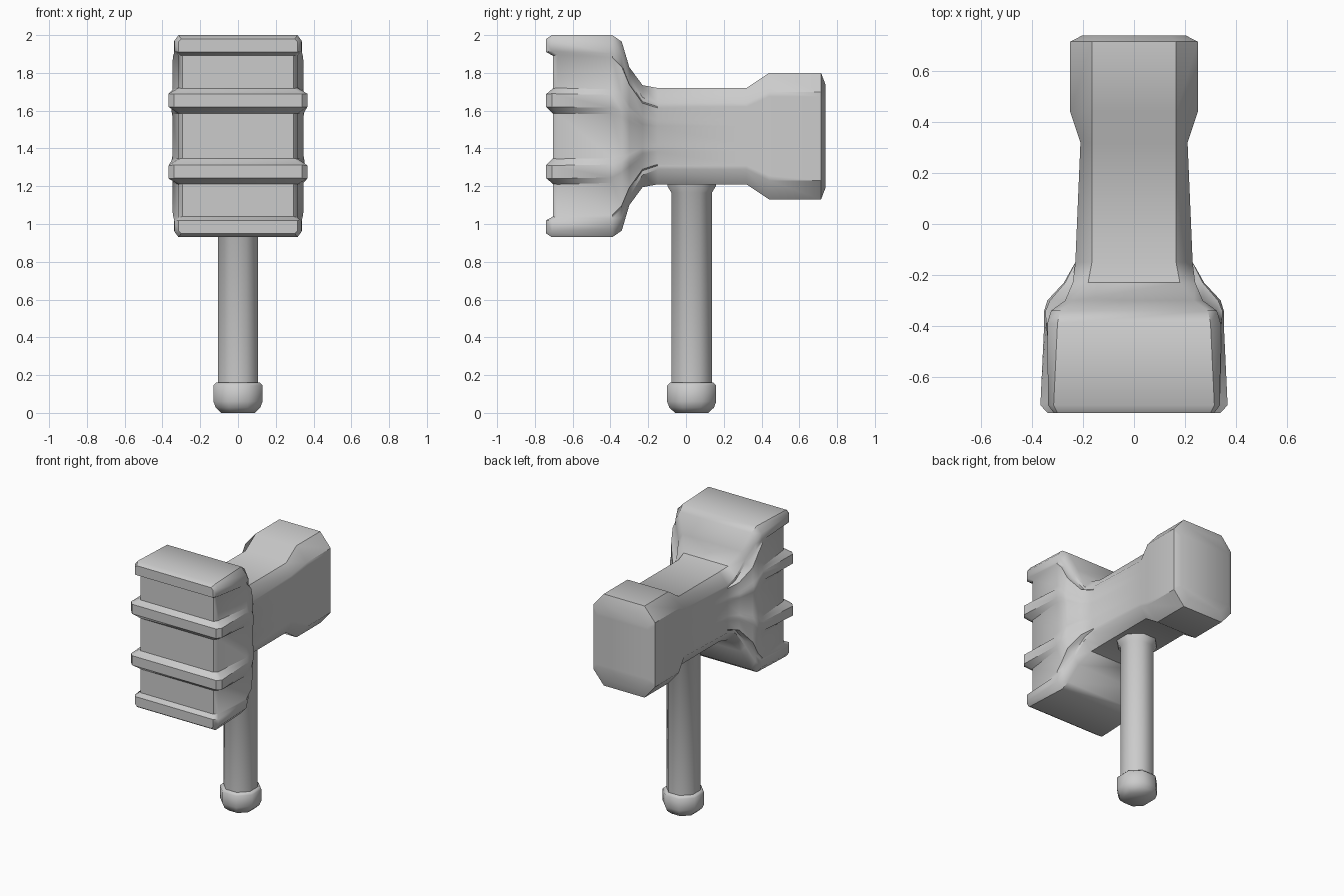
import bpy, bmesh, math

cube = bpy.data.objects.get("Cube")
if cube:
    bpy.data.objects.remove(cube)

grey = bpy.data.materials.new("plain grey")
grey.use_nodes = True
colour = (0.6, 0.6, 0.6, 1)
grey.diffuse_color = colour
grey.node_tree.nodes["Principled BSDF"].inputs["Base Color"].default_value = colour


def finish(bm, name, angle):
    bmesh.ops.recalc_face_normals(bm, faces=bm.faces)
    mesh = bpy.data.meshes.new(name)
    bm.to_mesh(mesh)
    bm.free()
    mesh.materials.append(grey)
    ob = bpy.data.objects.new(name, mesh)
    bpy.context.collection.objects.link(ob)
    bpy.ops.object.select_all(action='DESELECT')
    ob.select_set(True)
    bpy.context.view_layer.objects.active = ob
    bpy.ops.object.shade_smooth_by_angle(angle=math.radians(angle))
    return ob


# Hammer head: cross-sections lofted from the ridged striking face to the rear block
CENTRE = 1.465
# side points from shoulder to middle: (height, kind)
SIDE = [(0.505, "end"), (0.45, "end"), (0.43, "groove"), (0.255, "groove"),
        (0.225, "ridge"), (0.155, "ridge"), (0.12, "groove")]

# y, half height, flat half width, shoulder height, side x at the end / ridge / groove, groove setback
SECTIONS = [
    (-0.74, 0.515, 0.30, 0.50, 0.315, 0.34, 0.295, 0.035),
    (-0.71, 0.535, 0.315, 0.505, 0.337, 0.367, 0.315, 0.03),
    (-0.39, 0.535, 0.30, 0.49, 0.34, 0.352, 0.345, 0),
    (-0.34, 0.50, 0.29, 0.43, 0.325, 0.352, 0.347, 0),
    (-0.30, 0.365, 0.235, 0.32, 0.27, 0.34, 0.33, 0),
    (-0.23, 0.27, 0.18, 0.205, 0.24, 0.275, 0.27, 0),
    (-0.15, 0.255, 0.165, 0.175, 0.23, 0.23, 0.23, 0),
    (0.32, 0.255, 0.165, 0.175, 0.21, 0.21, 0.21, 0),
    (0.44, 0.335, 0.165, 0.235, 0.25, 0.25, 0.25, 0),
    (0.715, 0.335, 0.165, 0.235, 0.25, 0.25, 0.25, 0),
    (0.738, 0.275, 0.14, 0.20, 0.205, 0.205, 0.205, 0),
]


def half_outline(y, top, flat, shoulder, end, ridge, groove, setback):
    width = {"end": end, "ridge": ridge, "groove": groove}
    pts = [(flat, y, top)]
    for height, kind in SIDE:
        back = setback if kind == "groove" else 0
        pts.append((width[kind], y + back, height * shoulder / SIDE[0][0]))
    return pts + [(x, py, -z) for x, py, z in reversed(pts)]


bm = bmesh.new()
rings = []
for section in SECTIONS:
    pts = half_outline(*section)
    loop = pts + [(-x, y, z) for x, y, z in reversed(pts)]
    rings.append([bm.verts.new((x, y, z + CENTRE)) for x, y, z in loop])
count = len(rings[0])
for a, b in zip(rings, rings[1:]):
    for i in range(count):
        j = (i + 1) % count
        bm.faces.new((a[i], a[j], b[j], b[i]))
# both end faces are strips running straight across
for ring in (rings[0], rings[-1]):
    for i in range(count // 2 - 1):
        bm.faces.new((ring[i], ring[i + 1], ring[count - 2 - i], ring[count - 1 - i]))
finish(bm, "hammer_head", 40)


def turned(name, profile, sides=8, y=0.03):
    """Solid turned about a vertical axis; profile is (distance across half the flats, z)."""
    bm = bmesh.new()
    rows = []
    for half, z in profile:
        r = half / math.cos(math.pi / sides)
        angles = [math.tau * (k + 0.5) / sides for k in range(sides)]
        rows.append([bm.verts.new((r * math.cos(t), y + r * math.sin(t), z)) for t in angles])
    for a, b in zip(rows, rows[1:]):
        for k in range(sides):
            n = (k + 1) % sides
            bm.faces.new((a[k], a[n], b[n], b[k]))
    bm.faces.new(rows[0])
    bm.faces.new(rows[-1])
    return finish(bm, name, 50)


# Handle with a flared collar under the head, and its rounded pommel
turned("handle", [(0.107, 0.12), (0.107, 1.165), (0.128, 1.2), (0.128, 1.24)])
turned("pommel", [(0.088, 0), (0.118, 0.028), (0.13, 0.06), (0.13, 0.145), (0.115, 0.16)])
